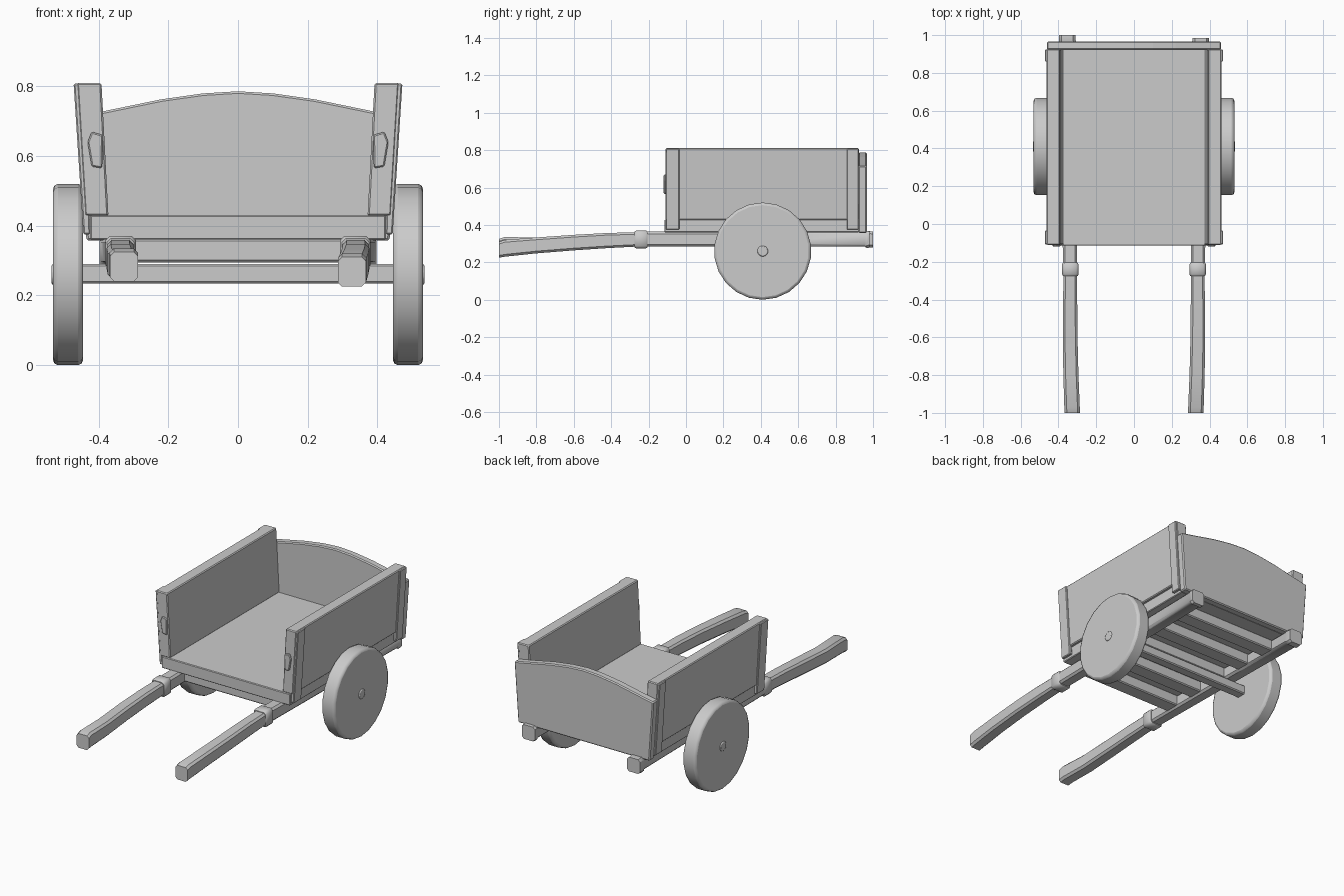
import bpy, bmesh, math
from mathutils import Vector

if "Cube" in bpy.data.objects:
    bpy.data.objects.remove(bpy.data.objects["Cube"])


def finish(name, bm, bevel=0.0, smooth=False):
    bmesh.ops.recalc_face_normals(bm, faces=bm.faces)
    me = bpy.data.meshes.new(name)
    bm.to_mesh(me)
    bm.free()
    ob = bpy.data.objects.new(name, me)
    bpy.context.collection.objects.link(ob)
    if bevel:
        m = ob.modifiers.new("bevel", "BEVEL")
        m.width = bevel
        m.segments = 2 if smooth else 1
        m.limit_method = "ANGLE"
    if smooth:
        bpy.ops.object.select_all(action="DESELECT")
        bpy.context.view_layer.objects.active = ob
        ob.select_set(True)
        bpy.ops.object.shade_smooth_by_angle(angle=math.radians(40))
    return ob


def skin(name, rings, **kw):
    """Closed solid through a list of equal-length rings."""
    bm = bmesh.new()
    vs = [[bm.verts.new(p) for p in r] for r in rings]
    n = len(vs[0])
    for a, b in zip(vs, vs[1:]):
        for i in range(n):
            bm.faces.new((a[i], a[(i + 1) % n], b[(i + 1) % n], b[i]))
    bm.faces.new(vs[0])
    bm.faces.new(vs[-1])
    return finish(name, bm, **kw)


def prism(name, profile, y0, y1, s=1, **kw):
    """x/z profile pushed along y, s = -1 mirrors to the left."""
    return skin(name, [[(s * x, y, z) for x, z in profile] for y in (y0, y1)], **kw)


def box(name, x0, x1, y0, y1, z0, z1, s=1, **kw):
    return prism(name, [(x0, z0), (x1, z0), (x1, z1), (x0, z1)], y0, y1, s, **kw)


def shaft(name, sections, s, c=0.3):
    """Chamfered bar; sections are (y, x centre, z low, z high, width)."""
    rings = []
    for y, x, z0, z1, w in sections:
        a, b = w / 2, (z1 - z0) / 2
        k = min(a, b) * c
        m = (z0 + z1) / 2
        pts = [(a, k - b), (a, b - k), (a - k, b), (k - a, b),
               (-a, b - k), (-a, k - b), (k - a, -b), (a - k, -b)]
        rings.append([(s * (x + px), y, m + pz) for px, pz in pts])
    return skin(name, rings, smooth=True)


def disc(name, x, y, z, r, depth, sides, **kw):
    bm = bmesh.new()
    bmesh.ops.create_cone(bm, cap_ends=True, segments=sides, radius1=r, radius2=r, depth=depth)
    for v in bm.verts:
        v.co = Vector((x + v.co.z, y + v.co.x, z + v.co.y))
    return finish(name, bm, **kw)


# floor
box("bed_floor", -0.425, 0.425, -0.115, 0.925, 0.36, 0.43, bevel=0.004)

# tailboard with arched top
top = [(0.46, 0.715), (0.39, 0.728), (0.22, 0.763), (0.1, 0.78), (0, 0.786)]
outline = [(-0.435, 0.357), (0.435, 0.357)] + top + [(-x, z) for x, z in top[-2::-1]]
prism("tailboard", outline, 0.922, 0.967, bevel=0.006)

# cross slats under the floor
for i in range(5):
    y = -0.03 + i * 0.205
    box("cross_slat", -0.33, 0.33, y - 0.045, y + 0.045, 0.295, 0.362, bevel=0.006)

# axle
box("axle", -0.46, 0.46, 0.378, 0.438, 0.234, 0.29, bevel=0.006)

for s, side in ((1, "right"), (-1, "left")):
    # leaning side board
    prism("side_board_" + side,
          [(0.372, 0.428), (0.44, 0.428), (0.463, 0.81), (0.392, 0.81)],
          -0.11, 0.925, s, bevel=0.005)
    # corner battens that reach below the floor
    for y0, y1 in ((-0.108, -0.035), (0.86, 0.923)):
        prism("corner_batten_" + side,
              [(0.424, 0.375), (0.444, 0.375), (0.472, 0.808), (0.44, 0.808)],
              y0, y1, s, bevel=0.004)
    # raised chip on the front edge of the board
    prism("wood_chip_" + side,
          [(0.39, 0.565), (0.42, 0.57), (0.432, 0.64), (0.42, 0.67), (0.388, 0.66)],
          -0.119, -0.1, s, bevel=0.004)
    # long rail, then the drooping handle
    end = 1.0 if s < 0 else 0.985
    shaft("rail_" + side, [(-0.24, 0.338, 0.285, 0.364, 0.075),
                           (0.4, 0.345, 0.285, 0.364, 0.08),
                           (0.955, 0.352, 0.285, 0.364, 0.082),
                           (0.965, 0.353, 0.277, 0.368, 0.09),
                           (end, 0.353, 0.28, 0.365, 0.086)], s)
    tip = 0.225 if s > 0 else 0.24
    shaft("handle_" + side, [(-1.0, 0.327, tip, tip + 0.085, 0.08),
                             (-0.97, 0.328, tip + 0.005, tip + 0.095, 0.082),
                             (-0.8, 0.334, 0.248, 0.333, 0.08),
                             (-0.6, 0.338, 0.264, 0.347, 0.078),
                             (-0.42, 0.338, 0.276, 0.357, 0.075),
                             (-0.25, 0.337, 0.285, 0.361, 0.072)], s)
    shaft("collar_" + side, [(-0.275, 0.337, 0.28, 0.364, 0.078),
                             (-0.265, 0.337, 0.274, 0.371, 0.088),
                             (-0.215, 0.337, 0.274, 0.371, 0.088),
                             (-0.205, 0.337, 0.28, 0.364, 0.078)], s)
    # solid wheel and its axle cap
    disc("wheel_" + side, s * 0.488, 0.41, 0.26, 0.26, 0.086, 22, bevel=0.014, smooth=True)
    disc("axle_cap_" + side, s * 0.527, 0.41, 0.26, 0.03, 0.018, 10, bevel=0.006, smooth=True)
